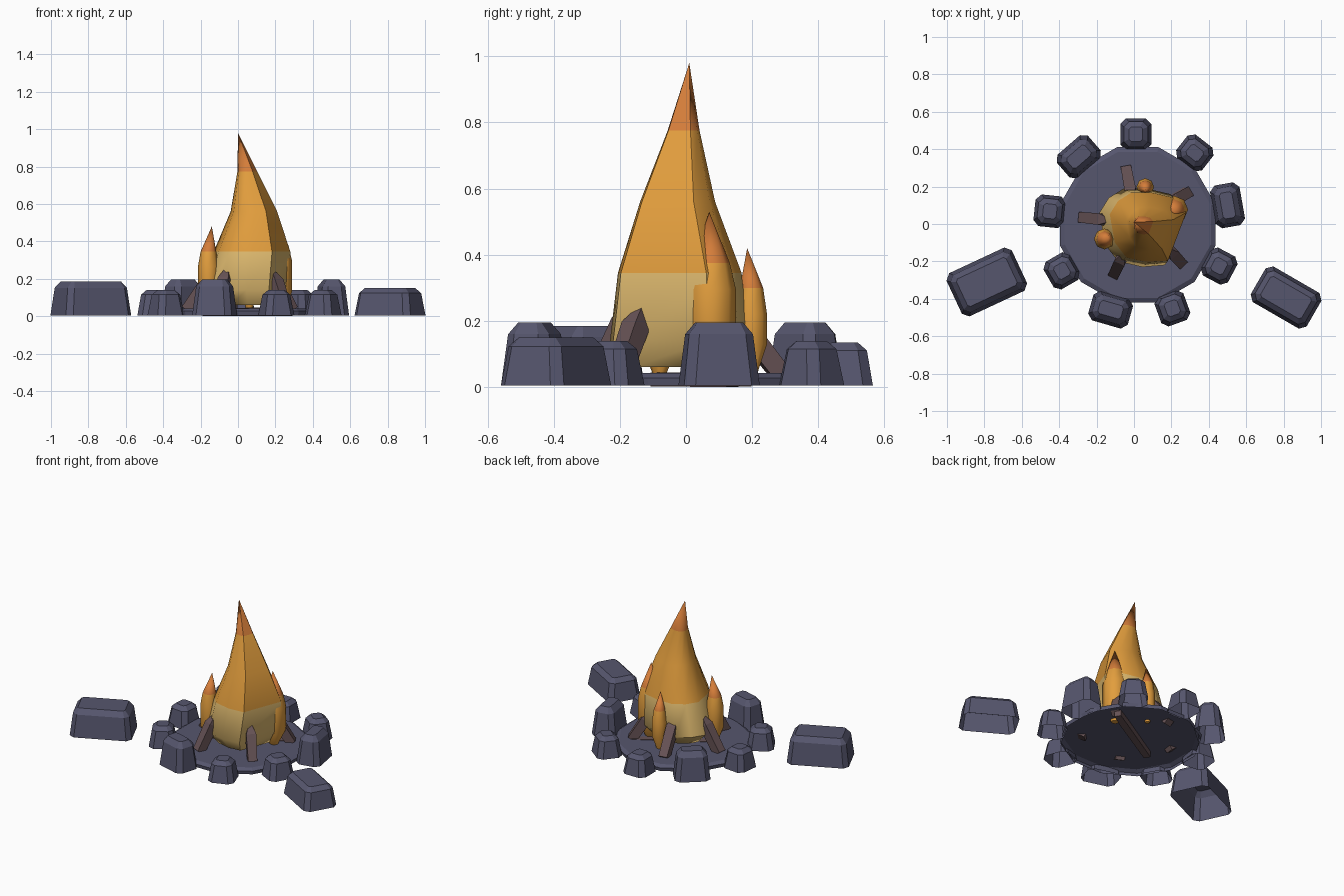
import bpy, bmesh, math
from mathutils import Vector, Matrix

if "Cube" in bpy.data.objects:
    bpy.data.objects.remove(bpy.data.objects["Cube"], do_unlink=True)


def material(name, rgb):
    m = bpy.data.materials.new(name)
    m.use_nodes = True
    m.diffuse_color = (*rgb, 1)
    m.node_tree.nodes["Principled BSDF"].inputs["Base Color"].default_value = (*rgb, 1)
    return m


STONE = material("slate_stone", (0.093, 0.093, 0.155))
WOOD = material("brown_wood", (0.135, 0.086, 0.092))
PALE = material("pale_yellow", (0.72, 0.48, 0.155))
AMBER = material("amber", (0.76, 0.34, 0.047))
TIP = material("burnt_orange", (0.66, 0.205, 0.042))


def loft(name, rings, mats, band_mats=None, smooth=None, closed=True):
    """Skin a stack of equal rings; a one-point ring makes an apex."""
    bm = bmesh.new()
    loops = [[bm.verts.new(p) for p in ring] for ring in rings]
    n = len(loops[0])
    for band, (a, b) in enumerate(zip(loops, loops[1:])):
        for i in range(n):
            j = (i + 1) % n
            quad = [a[i], a[j]] + ([b[0]] if len(b) == 1 else [b[j], b[i]])
            bm.faces.new(quad).material_index = band_mats[band] if band_mats else 0
    if closed:
        bm.faces.new(loops[0][::-1])
    if len(loops[-1]) > 1:
        bm.faces.new(loops[-1])
    me = bpy.data.meshes.new(name)
    bm.to_mesh(me)
    bm.free()
    ob = bpy.data.objects.new(name, me)
    bpy.context.collection.objects.link(ob)
    for m in mats:
        me.materials.append(m)
    if smooth:
        bpy.ops.object.select_all(action="DESELECT")
        bpy.context.view_layer.objects.active = ob
        ob.select_set(True)
        bpy.ops.object.shade_smooth_by_angle(angle=math.radians(smooth))
    return ob


def circle(x, y, z, r, n, turn=0.0):
    return [(x + r * math.cos(turn + math.tau * i / n),
             y + r * math.sin(turn + math.tau * i / n), z) for i in range(n)]


def chamfered_rect(w, d, c, z):
    a, b = w / 2, d / 2
    return [(a, -b + c, z), (a, b - c, z), (a - c, b, z), (-a + c, b, z),
            (-a, b - c, z), (-a, -b + c, z), (-a + c, -b, z), (a - c, -b, z)]


def stone(name, x, y, w, d, h, angle):
    """Tapered block with bevelled corners and an open underside."""
    levels = [(0.005, 0, 0.03), (h * 0.82, 0.018, 0.027), (h, 0.046, 0.012)]
    rings = [chamfered_rect(w - 2 * inset, d - 2 * inset, c, z) for z, inset, c in levels]
    ob = loft(name, rings, [STONE], closed=False)
    ob.matrix_world = Matrix.Translation((x, y, 0)) @ Matrix.Rotation(math.radians(angle), 4, "Z")


def log(name, start, end, size=0.062, tip=0.35):
    """Square stick with a cut, narrowed end."""
    start, end = Vector(start), Vector(end)
    axis = end - start
    side = axis.cross(Vector((0, 0, 1))).normalized() * size / 2
    up = side.cross(axis).normalized() * size / 2
    rings = []
    for t, s in ((0, 0.9), (0.75, 1), (1, tip)):
        p = start + axis * t
        rings.append([p + (side * i + up * j) * s
                      for i, j in ((1, 1), (1, -1), (-1, -1), (-1, 1))])
    loft(name, rings, [WOOD])


# Fire pit base, hollow underneath
loft("fire_pit_base", [circle(0.02, -0.005, 0.005, 0.425, 12, math.pi / 12),
                       circle(0.02, -0.005, 0.028, 0.43, 12, math.pi / 12),
                       circle(0.02, -0.005, 0.042, 0.405, 12, math.pi / 12)],
     [STONE], closed=False)

# Ring of stones: x, y, width, depth, height, angle
RING = [(0.01, 0.48, 0.165, 0.17, 0.135, 0), (-0.295, 0.36, 0.22, 0.165, 0.195, 41),
        (-0.45, 0.068, 0.165, 0.17, 0.14, -6), (-0.385, -0.25, 0.165, 0.17, 0.14, 30),
        (-0.125, -0.458, 0.22, 0.165, 0.195, -16), (0.205, -0.45, 0.165, 0.17, 0.14, 20),
        (0.455, -0.225, 0.165, 0.17, 0.14, -28), (0.50, 0.10, 0.16, 0.232, 0.195, 10),
        (0.325, 0.38, 0.16, 0.175, 0.14, 52)]
for i, spec in enumerate(RING):
    stone(f"ring_stone_{i + 1}", *spec)

# Two seat blocks
stone("seat_block_right", -0.787, -0.31, 0.385, 0.255, 0.185, 25)
stone("seat_block_left", 0.813, -0.393, 0.345, 0.22, 0.15, -30)

# Logs leaning into the fire and one lying flat under it
log("log_back", (-0.04, 0.29, 0.035), (-0.01, 0.13, 0.24))
log("log_right", (-0.275, 0.035, 0.035), (-0.13, 0.02, 0.24))
log("log_front_right", (-0.105, -0.265, 0.035), (-0.055, -0.16, 0.25))
log("log_front_left", (0.25, -0.205, 0.035), (0.185, -0.135, 0.235))
log("log_back_left", (0.285, 0.165, 0.035), (0.19, 0.11, 0.21))
log("log_flat", (-0.18, -0.09, 0.023), (0.28, 0.18, 0.023), 0.046, 0.9)

# Main flame: one irregular outline, moved and scaled at each level (x, y, z, scale)
OUTLINE = [(0.12, -0.21), (0.23, 0.08), (0.15, 0.17), (0.02, 0.2), (-0.1, 0.2),
           (-0.18, 0.15), (-0.23, 0.07), (-0.2, -0.1), (-0.13, -0.19), (0.0, -0.22)]
MAIN = [(0.05, -0.02, 0.06, 0.68), (0.045, -0.01, 0.14, 1), (0.075, -0.01, 0.345, 0.89),
        (0.085, -0.02, 0.56, 0.54), (0.05, -0.005, 0.775, 0.23)]
rings = [[(x + s * u, y + s * v, z) for u, v in OUTLINE] for x, y, z, s in MAIN]
loft("main_flame", rings + [[(0.0, 0.01, 0.98)]],
     [PALE, AMBER, TIP], [0, 0, 1, 1, 2], 50)

# Small flames: centre, tip position, tip colour height, widest radius
SMALL = [("left_flame", (0.215, 0.077), (0.21, 0.07, 0.53), 0.375, 0.074),
         ("back_flame", (0.06, 0.198), (0.06, 0.185, 0.42), 0.30, 0.047),
         ("right_flame", (-0.158, -0.08), (-0.14, -0.075, 0.48), 0.345, 0.056)]
for name, (x, y), (tx, ty, top), split, r in SMALL:
    rings = [circle(x, y, 0.03, r * 0.3, 8), circle(x, y, 0.13, r, 8),
             circle(x, y, split - 0.08, r, 8), circle(x, y, split, r * 0.75, 8),
             [(tx, ty, top)]]
    loft(name, rings, [AMBER, TIP], [0, 0, 0, 1], 50)
